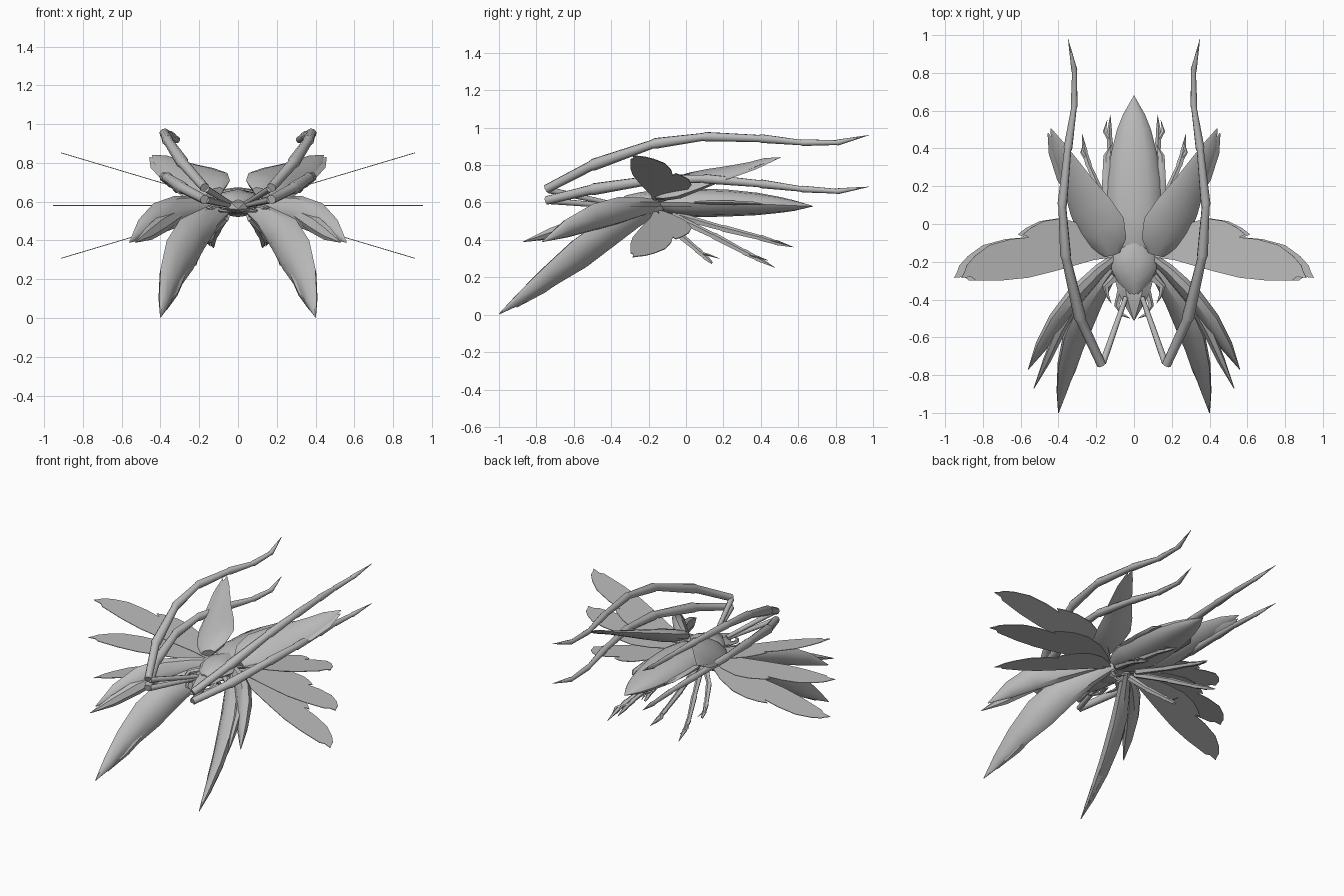
import bpy, bmesh, math
from mathutils import Vector, Matrix

grey = bpy.data.materials.new("pale_grey")
grey.diffuse_color = (0.5, 0.5, 0.5, 1)


def finish(name, bm, mirror=True, smooth=40):
    bmesh.ops.remove_doubles(bm, verts=bm.verts, dist=0.0004)
    bmesh.ops.recalc_face_normals(bm, faces=bm.faces)
    me = bpy.data.meshes.new(name)
    bm.to_mesh(me)
    bm.free()
    ob = bpy.data.objects.new(name, me)
    bpy.context.collection.objects.link(ob)
    me.materials.append(grey)
    if mirror:
        ob.modifiers.new("mirror", 'MIRROR').use_mirror_merge = False
    bpy.ops.object.select_all(action='DESELECT')
    bpy.context.view_layer.objects.active = ob
    ob.select_set(True)
    bpy.ops.object.shade_smooth_by_angle(angle=math.radians(smooth))
    return ob


def loft(name, secs, wide=(1, 0, 0), n=8, mirror=True, smooth=40):
    """Elliptical tube through sections (x, y, z, half width, half thickness)."""
    bm = bmesh.new()
    P = [Vector(s[:3]) for s in secs]
    rings = []
    for i, s in enumerate(secs):
        t = (P[min(i + 1, len(P) - 1)] - P[max(i - 1, 0)]).normalized()
        side = Vector(wide)
        side = (side - side.dot(t) * t).normalized()
        up = t.cross(side)
        rings.append([bm.verts.new(P[i] + side * s[3] * math.cos(a) + up * s[4] * math.sin(a))
                      for a in (2 * math.pi * k / n for k in range(n))])
    for a, b in zip(rings, rings[1:]):
        for k in range(n):
            bm.faces.new((a[k], a[(k + 1) % n], b[(k + 1) % n], b[k]))
    bm.faces.new(rings[0])
    bm.faces.new(rings[-1])
    return finish(name, bm, mirror, smooth)


def limb(name, pts, radii, n=8):
    """Jointed limb: each segment tapers, the next one starts a little thicker."""
    secs = []
    for i in range(len(pts) - 1):
        a, b = Vector(pts[i]), Vector(pts[i + 1])
        secs.append((*a.lerp(b, 0.02), radii[i] * 1.1, radii[i] * 1.1))
        secs.append((*a.lerp(b, 0.96), radii[i + 1] * 0.9, radii[i + 1] * 0.9))
    return loft(name, secs, (1, 0.1, 0.3), n, smooth=50)


def sheet(name, outline, angle, thick=0.004):
    """Flat wing cut from an outline, tilted about the body axis."""
    bm = bmesh.new()
    f = bm.faces.new([bm.verts.new((x, y, -thick / 2)) for x, y in outline])
    r = bmesh.ops.extrude_face_region(bm, geom=[f])
    bmesh.ops.translate(bm, vec=(0, 0, thick),
                        verts=[v for v in r["geom"] if isinstance(v, bmesh.types.BMVert)])
    bm.transform(Matrix.Translation((0, 0, 0.58)) @ Matrix.Rotation(-angle, 4, 'Y'))
    return finish(name, bm)


# Body
loft("abdomen", [(0, -.16, .6, .07, .04), (0, -.06, .6, .13, .07), (0, .05, .598, .15, .077),
                 (0, .22, .597, .145, .072), (0, .38, .592, .12, .06), (0, .5, .587, .09, .043),
                 (0, .58, .583, .058, .028), (0, .68, .58, .001, .001)], n=12, mirror=False)
loft("thorax", [(0, -.1, .61, .05, .05), (0, -.17, .605, .12, .06), (0, -.24, .6, .12, .055),
                (0, -.31, .59, .085, .05), (0, -.37, .585, .03, .025)], n=8, mirror=False)
loft("head", [(0, -.3, .575, .1, .03), (0, -.36, .57, .085, .035), (0, -.42, .565, .055, .028),
              (0, -.51, .56, .003, .003)], n=6, mirror=False, smooth=20)
loft("mandible", [(.07, -.36, .56, .02, .012), (.09, -.43, .555, .015, .01),
                  (.06, -.48, .55, .01, .007), (.02, -.5, .55, .001, .001)], n=5)
loft("cheek_hook", [(.1, -.28, .58, .025, .012), (.15, -.33, .57, .018, .01),
                    (.14, -.38, .565, .01, .006), (.12, -.42, .56, .001, .001)], n=5)
loft("tail_side_plate", [(.12, .05, .6, .04, .012), (.145, .22, .6, .024, .012),
                         (.142, .36, .595, .02, .01), (.12, .42, .59, .001, .001)], n=5)

# Wings: one large and one small blade on each side, in three tilted layers
large = [(.06, -.17), (.2, -.13), (.38, -.09), (.55, -.068), (.68, -.08), (.8, -.112), (.88, -.17),
         (.925, -.22), (.935, -.25), (.953, -.285), (.9, -.28), (.875, -.298), (.72, -.298), (.58, -.284),
         (.42, -.245), (.22, -.19)]
small = [(.06, -.15), (.16, -.07), (.27, -.005), (.4, .03), (.5, .015), (.57, -.02), (.615, -.055),
         (.55, -.085), (.38, -.11), (.2, -.14)]
for label, deg in (("upper", 16.6), ("middle", 0), ("lower", -16.6)):
    sheet(label + "_large_wing", large, math.radians(deg))
    sheet(label + "_small_wing", small, math.radians(deg))

# Raised hind petals, broad and rounded at the base
loft("hind_petal", [(.12, -.16, .645, .05, .025), (.14, -.1, .665, .11, .038), (.175, -.01, .69, .14, .043),
                    (.23, .09, .72, .125, .034), (.295, .21, .755, .09, .022),
                    (.355, .325, .79, .062, .012), (.4, .41, .82, .042, .007),
                    (.44, .505, .84, .003, .002)], (1, -.5, -.55))
loft("hind_petal_fringe", [(.27, .1, .705, .05, .007), (.36, .25, .75, .055, .005),
                           (.42, .38, .79, .035, .004), (.455, .48, .83, .003, .002)], (1, -.5, -.55), n=6)

# Large front blades, lower and upper pair, each with a forked second point
tilt = (.55, -.1, .8)
loft("lower_front_blade", [(.05, -.14, .575, .03, .03), (.14, -.27, .52, .065, .04),
                           (.235, -.42, .435, .1, .05), (.3, -.57, .325, .105, .05),
                           (.35, -.73, .205, .075, .038), (.38, -.88, .09, .04, .022),
                           (.4, -1, .003, .002, .002)], tilt)
loft("lower_front_blade_fork", [(.24, -.45, .4, .03, .03), (.29, -.61, .265, .045, .035),
                                (.335, -.77, .14, .035, .025), (.37, -.905, .04, .002, .002)], tilt, n=6)
loft("upper_front_blade", [(.05, -.14, .585, .03, .02), (.18, -.245, .575, .055, .035),
                           (.3, -.37, .555, .08, .045), (.4, -.5, .52, .08, .042),
                           (.485, -.64, .46, .055, .03), (.56, -.77, .39, .002, .002)], (.5, 0, 1))
loft("upper_front_blade_fork", [(.3, -.4, .54, .03, .025), (.39, -.56, .485, .045, .025),
                                (.46, -.72, .435, .035, .018), (.53, -.87, .39, .002, .002)],
     (.5, 0, 1), n=6)

# Long whips: thin arm to the elbow, then a sweeping jointed length
xy = [(.04, -.38), (.17, -.75), (.285, -.5), (.362, -.17), (.38, .1), (.35, .4),
      (.317, .62), (.315, .81), (.35, .985)]
heights = {"upper_whip": (.59, .67, .8, .915, .952, .942, .92, .92, .962),
           "lower_whip": (.58, .61, .67, .722, .727, .7, .672, .66, .685)}
for name, zs in heights.items():
    pts = [(x, y, z) for (x, y), z in zip(xy, zs)]
    limb(name + "_arm", pts[:2], (.012, .02))
    limb(name, pts[1:], (.022, .03, .027, .024, .022, .017, .015, .001))

# Small walking legs
limb("rear_leg", [(.06, -.05, .53), (.1, .2, .46), (.125, .4, .41), (.13, .48, .385), (.125, .58, .36)],
     (.02, .018, .016, .014, .001), 5)
limb("middle_leg", [(.07, -.08, .53), (.17, .15, .42), (.24, .31, .335), (.26, .38, .3), (.275, .48, .25)],
     (.02, .018, .016, .014, .001), 5)
limb("short_leg", [(.06, -.12, .52), (.15, -.04, .43), (.2, .06, .345), (.215, .1, .31), (.22, .14, .275)],
     (.02, .018, .016, .014, .008), 5)
for name, p in (("rear", (.13, .45, .4)), ("middle", (.25, .34, .32)), ("short", (.205, .08, .33))):
    v = Vector(p)
    loft(name + "_foot_spur", [(*v, .012, .008), (*(v + Vector((.025, .04, -.01))), .01, .006),
                               (*(v + Vector((.012, .1, -.03))), .001, .001)], n=5)
